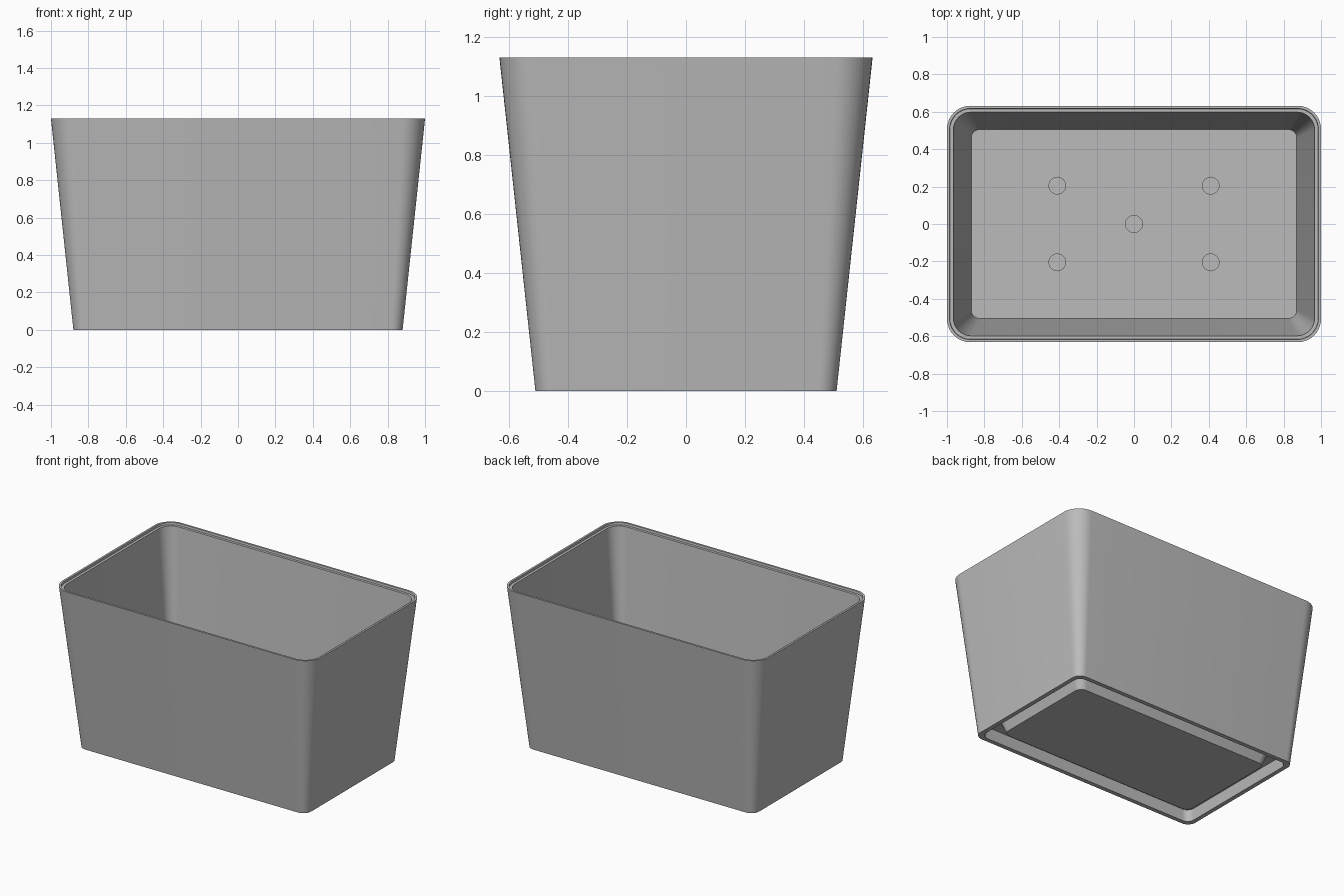
import bpy, bmesh
from math import cos, sin, pi

if "Cube" in bpy.data.objects:
    bpy.data.objects.remove(bpy.data.objects["Cube"])

# Single matte grey
grey = bpy.data.materials.new("matte_grey")
grey.use_nodes = True
colour = (0.5, 0.5, 0.5, 1)
grey.diffuse_color = colour
grey.node_tree.nodes["Principled BSDF"].inputs["Base Color"].default_value = colour

CORNER_STEPS = 10


def rounded_ring(bm, hx, hy, z, r):
    """Rounded rectangle of vertices, counter-clockwise."""
    ring = []
    for quarter, (sx, sy) in enumerate([(1, 1), (-1, 1), (-1, -1), (1, -1)]):
        for i in range(CORNER_STEPS + 1):
            a = (quarter + i / CORNER_STEPS) * pi / 2
            ring.append(bm.verts.new((sx * (hx - r) + r * cos(a),
                                      sy * (hy - r) + r * sin(a), z)))
    return ring


# Tapered box: half width, half depth, height, corner radius
sections = [
    (0.755, 0.375, 0.005, 0.05),   # raised pad underneath
    (0.78, 0.40, 0.075, 0.06),
    (0.84, 0.47, 0.075, 0.05),     # groove round the pad
    (0.85, 0.48, 0.0, 0.05),
    (0.88, 0.51, 0.0, 0.06),       # foot ring
    (1.0, 0.632, 1.13, 0.125),     # outer wall
    (0.986, 0.618, 1.13, 0.112),   # lip
    (0.984, 0.616, 1.115, 0.11),
    (0.966, 0.598, 1.115, 0.095),  # ledge
    (0.87, 0.505, 0.2, 0.045),     # inner wall down to floor
]
bm = bmesh.new()
rings = [rounded_ring(bm, *s) for s in sections]
for low, high in zip(rings, rings[1:]):
    for i in range(len(low)):
        j = (i + 1) % len(low)
        bm.faces.new((low[i], low[j], high[j], high[i]))
bm.faces.new(rings[0][::-1])
bm.faces.new(rings[-1])
bmesh.ops.recalc_face_normals(bm, faces=bm.faces)
mesh = bpy.data.meshes.new("planter_box")
bm.to_mesh(mesh)
bm.free()
mesh.materials.append(grey)
box = bpy.data.objects.new("planter_box", mesh)
bpy.context.collection.objects.link(box)

# Shallow round drain marks in the floor
for x, y in [(0, 0)] + [(sx * 0.41, sy * 0.205) for sx in (-1, 1) for sy in (-1, 1)]:
    bpy.ops.mesh.primitive_cylinder_add(vertices=32, radius=0.045, depth=0.1,
                                        location=(x, y, 0.22))
    cutter = bpy.context.object
    cutter.name = "drain_cutter"
    cutter.hide_render = True
    cutter.data.materials.append(grey)
    cut = box.modifiers.new("drain_mark", "BOOLEAN")
    cut.operation = "DIFFERENCE"
    cut.solver = "EXACT"
    cut.object = cutter
    bpy.ops.object.select_all(action="DESELECT")
    box.select_set(True)
    bpy.context.view_layer.objects.active = box
    bpy.ops.object.modifier_apply(modifier=cut.name)
    bpy.data.objects.remove(cutter)

bpy.ops.object.shade_smooth_by_angle()
